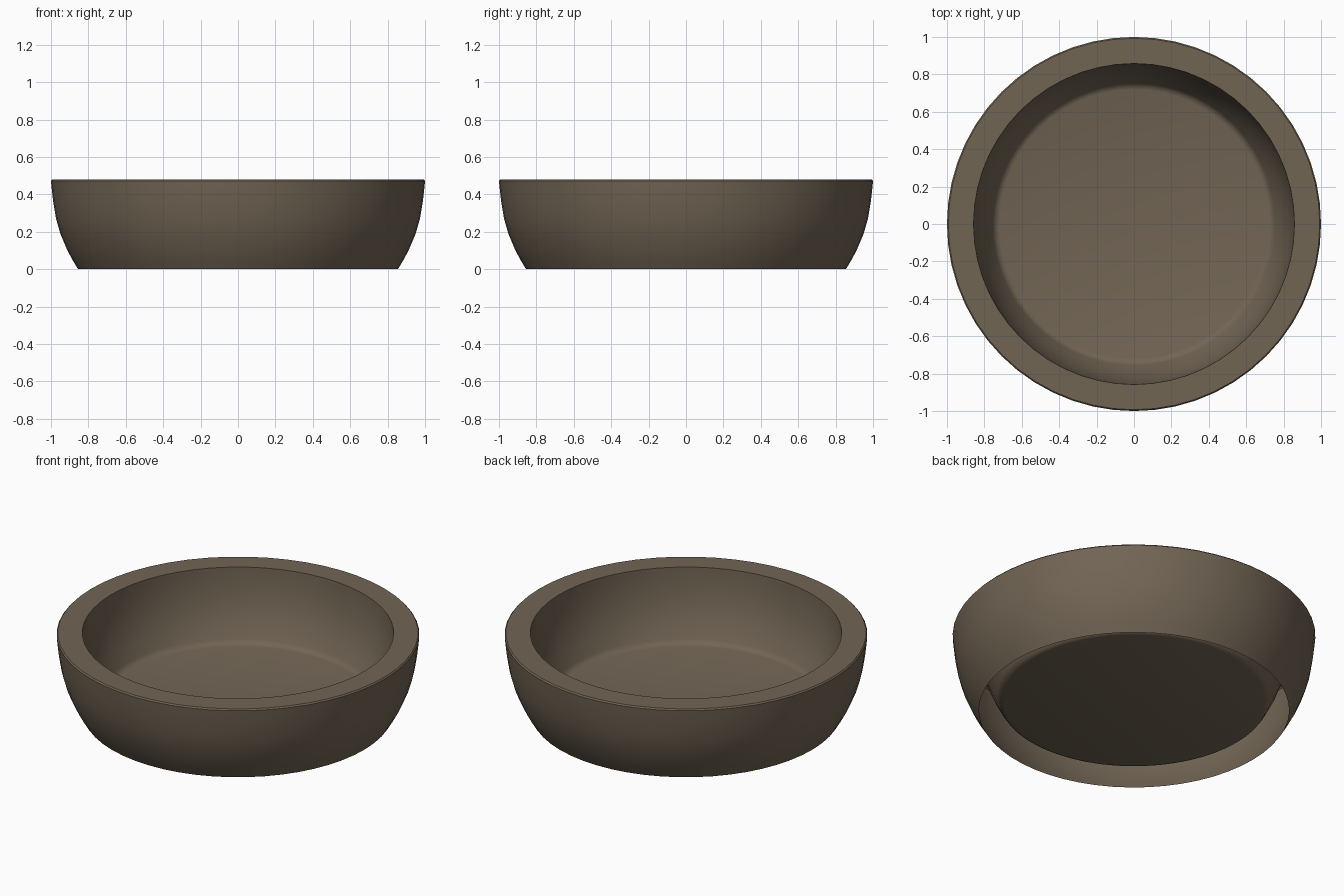
import bpy, math

if "Cube" in bpy.data.objects:
    bpy.data.objects.remove(bpy.data.objects["Cube"])

SEGMENTS = 56

clay = bpy.data.materials.new("brown_clay")
clay.diffuse_color = (0.165, 0.128, 0.088, 1)
clay.use_nodes = True
clay.node_tree.nodes["Principled BSDF"].inputs["Base Color"].default_value = clay.diffuse_color


def lathe(name, profile, cap=False):
    """Revolve (radius, height) points around z; cap fills the last ring."""
    verts = [(r * math.cos(2 * math.pi * i / SEGMENTS),
              r * math.sin(2 * math.pi * i / SEGMENTS), z)
             for r, z in profile for i in range(SEGMENTS)]
    faces = []
    for ring in range(len(profile) - 1):
        for i in range(SEGMENTS):
            a = ring * SEGMENTS + i
            b = ring * SEGMENTS + (i + 1) % SEGMENTS
            faces.append((a, b, b + SEGMENTS, a + SEGMENTS))
    if cap:
        faces.append(range(len(verts) - SEGMENTS, len(verts)))
    mesh = bpy.data.meshes.new(name)
    mesh.from_pydata(verts, [], faces)
    mesh.materials.append(clay)
    obj = bpy.data.objects.new(name, mesh)
    bpy.context.collection.objects.link(obj)
    bpy.ops.object.select_all(action='DESELECT')
    obj.select_set(True)
    bpy.context.view_layer.objects.active = obj
    bpy.ops.object.shade_smooth_by_angle(angle=math.radians(40))
    return obj


# Bowl: open foot, curved outer wall, flat rim, inner wall, raised floor
lathe("bowl", [
    (0.855, 0.0), (0.885, 0.05), (0.912, 0.1), (0.95, 0.19), (0.973, 0.27),
    (0.988, 0.36), (0.997, 0.44), (1.0, 0.472), (0.993, 0.48),
    (0.858, 0.48), (0.855, 0.42), (0.845, 0.34), (0.825, 0.25),
    (0.795, 0.17), (0.755, 0.09), (0.742, 0.07), (0.72, 0.063),
], cap=True)
